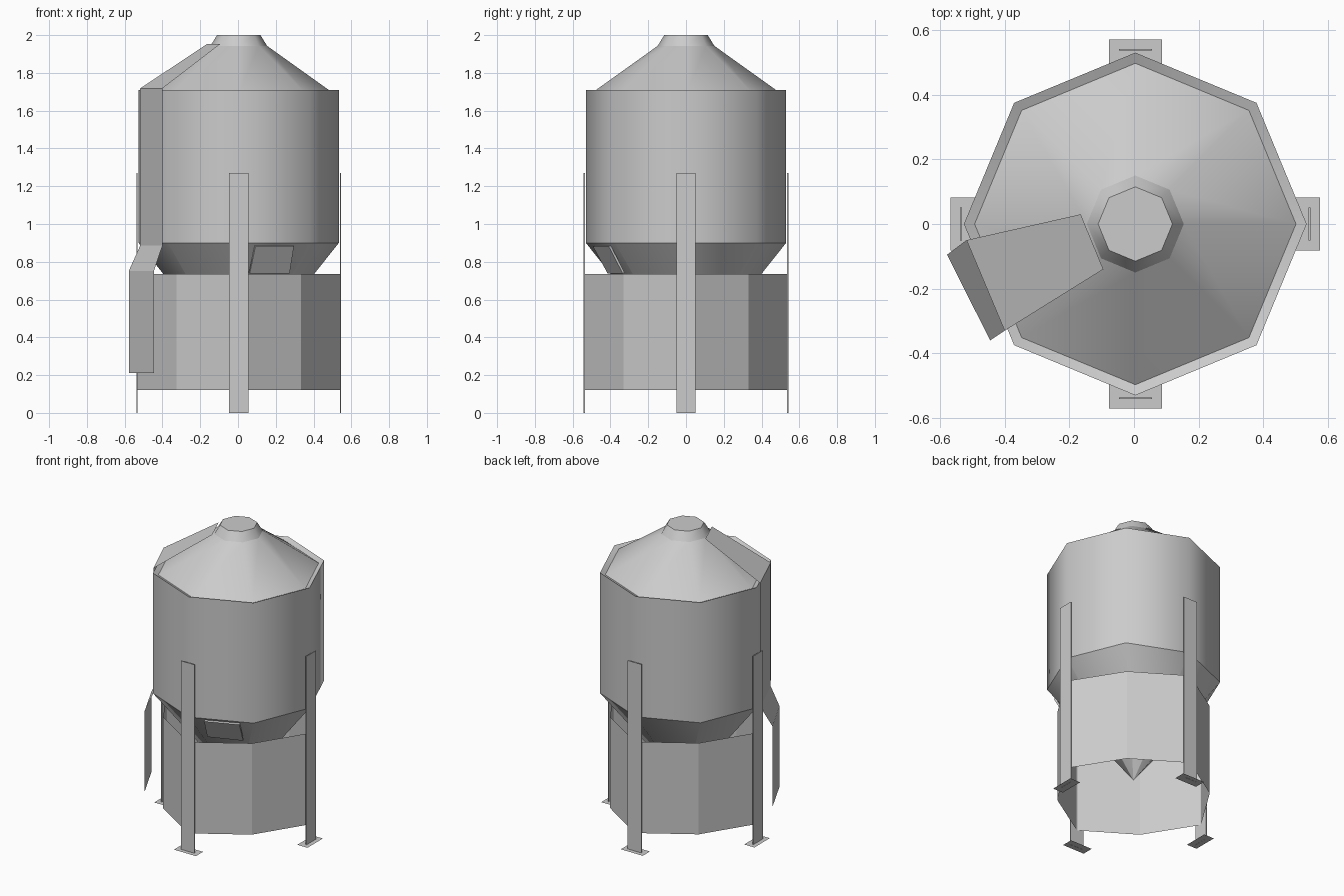
import bpy
from math import cos, sin, pi

if "Cube" in bpy.data.objects:
    bpy.data.objects.remove(bpy.data.objects["Cube"])

CX = 0.004  # axis of the silo


def make(name, verts, faces, smooth=False):
    me = bpy.data.meshes.new(name)
    me.from_pydata(verts, [], faces)
    for p in me.polygons:
        p.use_smooth = smooth and len(p.vertices) <= 4
    me.update()
    ob = bpy.data.objects.new(name, me)
    bpy.context.collection.objects.link(ob)
    return ob


def lathe(name, profile, smooth=True, cap=False, odd=1.0, n=8):
    """Spin (radius, z) points bottom to top; odd corners scaled by 'odd'."""
    verts, faces = [], []
    for r, z in profile:
        for j in range(n):
            k = r * (odd if j % 2 else 1)
            a = 2 * pi * j / n
            verts.append((CX + k * cos(a), k * sin(a), z))
    for i in range(len(profile) - 1):
        for j in range(n):
            k = (j + 1) % n
            faces.append((i * n + j, i * n + k, (i + 1) * n + k, (i + 1) * n + j))
    if cap:
        faces.append(tuple(range((len(profile) - 1) * n, len(profile) * n)))
    return make(name, verts, faces, smooth)


# Tank: wall, inward sloping rim, roof cone, collar and hopper
lathe("tank_wall", [(0.53, 0.9), (0.53, 1.71)])
lathe("tank_rim", [(0.53, 1.71), (0.497, 1.695)])
lathe("roof_cone", [(0.497, 1.695), (0.15, 1.943)])
lathe("roof_collar", [(0.15, 1.943), (0.115, 2.0)], cap=True)

hopper = lathe("hopper", [(0.001, 0.235), (0.53, 0.9)])

# Skirt: open sheet, corners between the legs pulled in
lathe("skirt", [(0.538, 0.12), (0.538, 0.735)], smooth=False, odd=0.868)

# Four flat legs with foot plates
for i in range(4):
    a = i * pi / 2

    def place(r, t, z):
        return (CX + r * cos(a) - t * sin(a), r * sin(a) + t * cos(a), z)

    r0, r1, w, h = 0.536, 0.542, 0.051, 1.27
    v = [place(r, t, z) for z in (0, h)
         for r, t in ((r0, -w), (r1, -w), (r1, w), (r0, w))]
    make(f"leg_{i + 1}", v, [(3, 2, 1, 0), (4, 5, 6, 7), (0, 1, 5, 4),
                             (1, 2, 6, 5), (2, 3, 7, 6), (3, 0, 4, 7)])
    make(f"foot_plate_{i + 1}",
         [place(0.495, -0.082, 0.001), place(0.571, -0.082, 0.001),
          place(0.571, 0.082, 0.001), place(0.495, 0.082, 0.001)], [(0, 1, 2, 3)])

# Bent sheet running from the collar down the side: (left xy, right xy, z)
wall = ((-0.518, -0.05), (-0.40, -0.33))
flare = ((-0.578, -0.095), (-0.445, -0.36))
stations = [((-0.165, 0.03), (-0.095, -0.14), 1.952), (*wall, 1.718),
            (*wall, 0.885), (*flare, 0.752), (*flare, 0.21)]
v = [(*p, z) for l, r, z in stations for p in (l, r)]
make("side_chute", v, [(2 * i, 2 * i + 2, 2 * i + 3, 2 * i + 1) for i in range(4)])

# Hatch on the front of the hopper
hatch = make("hopper_hatch", [(0.062, -0.415, 0.738), (0.273, -0.335, 0.738),
                              (0.296, -0.408, 0.88), (0.092, -0.492, 0.88)], [(0, 1, 2, 3)])
mod = hatch.modifiers.new("thickness", 'SOLIDIFY')
mod.thickness = 0.012
mod.offset = -1
